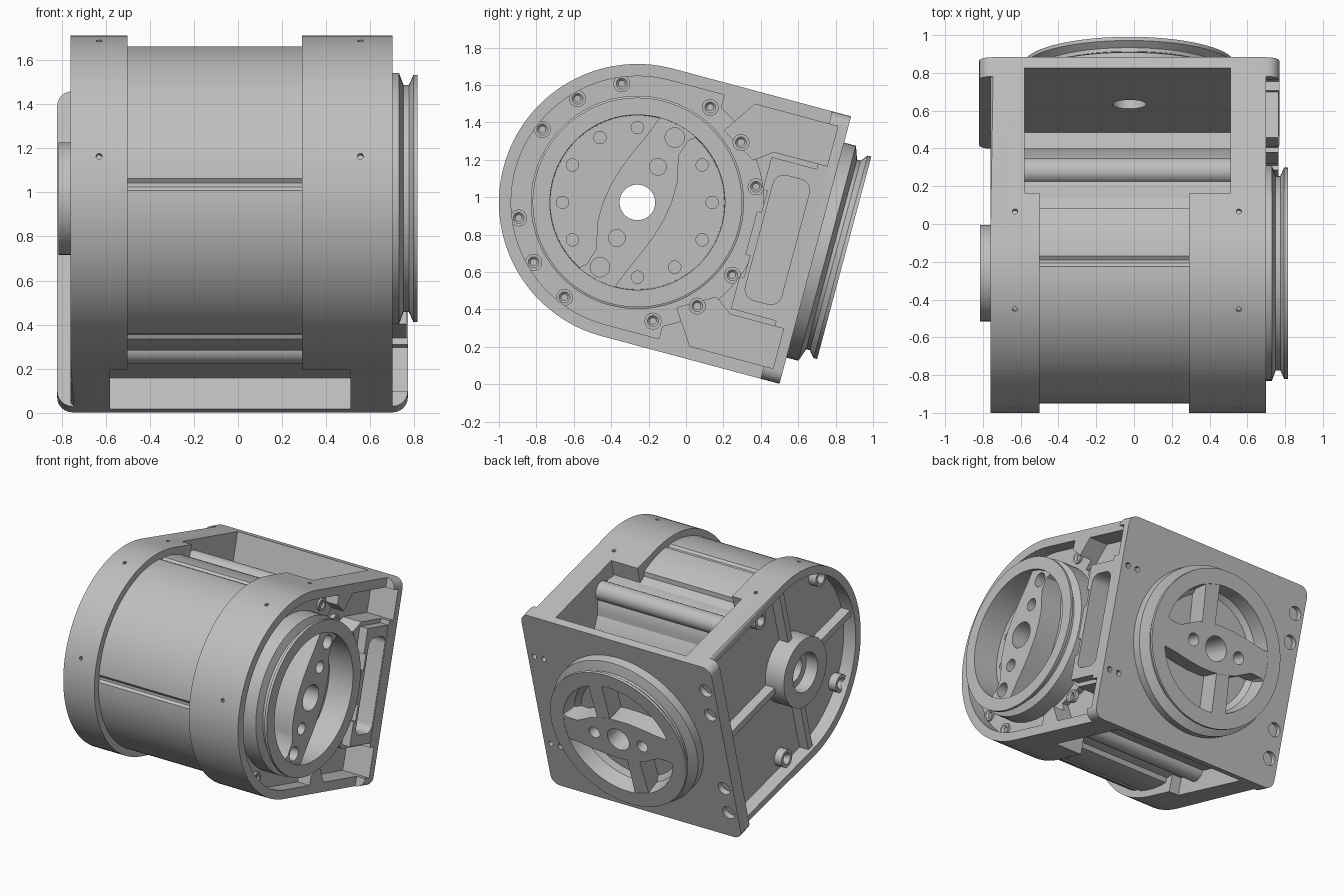
import bpy, bmesh
from math import sin, cos, pi, radians
from mathutils import Matrix, Vector

cube = bpy.data.objects.get("Cube")
if cube:
    bpy.data.objects.remove(cube, do_unlink=True)

grey = bpy.data.materials.new("machined_grey")
grey.use_nodes = True
tone = (0.52, 0.52, 0.52, 1)
grey.diffuse_color = tone
grey.node_tree.nodes["Principled BSDF"].inputs["Base Color"].default_value = tone

PLATE_X = -0.025      # sideways centre of the mounting plate
parts = []


def finish(name, bm, keep=True):
    bmesh.ops.recalc_face_normals(bm, faces=bm.faces)
    mesh = bpy.data.meshes.new(name)
    bm.to_mesh(mesh)
    bm.free()
    mesh.materials.append(grey)
    ob = bpy.data.objects.new(name, mesh)
    bpy.context.collection.objects.link(ob)
    if keep:
        parts.append(ob)
    return ob


def place(axis, p, q, h):
    return Vector((h, p, q)) if axis == "x" else Vector((PLATE_X + p, h, q))


def prism(name, pts, a, b, axis="x", keep=True, bevel=0):
    """Extrude an outline along an axis from a to b."""
    bm = bmesh.new()
    lo = [bm.verts.new(place(axis, p, q, a)) for p, q in pts]
    hi = [bm.verts.new(place(axis, p, q, b)) for p, q in pts]
    first = bm.faces.new(lo)
    bm.faces.new(hi[::-1])
    n = len(pts)
    for i in range(n):
        j = (i + 1) % n
        bm.faces.new((lo[i], lo[j], hi[j], hi[i]))
    if bevel:
        bmesh.ops.bevel(bm, geom=list(first.edges), offset=bevel, segments=3,
                        profile=0.5, affect="EDGES")
    return finish(name, bm, keep)


def lathe(name, prof, axis="x", at=(0, 0), closed=False, n=96, keep=True):
    """Spin (radius, height) points; open profiles are capped at both ends."""
    bm = bmesh.new()
    rings = [[bm.verts.new(place(axis, at[0] + r * cos(2 * pi * k / n),
                                 at[1] + r * sin(2 * pi * k / n), h))
              for k in range(n)] for r, h in prof]
    pairs = list(zip(rings, rings[1:]))
    if closed:
        pairs.append((rings[-1], rings[0]))
    else:
        bm.faces.new(rings[0])
        bm.faces.new(rings[-1])
    for s, t in pairs:
        for k in range(n):
            m = (k + 1) % n
            bm.faces.new((s[k], s[m], t[m], t[k]))
    return finish(name, bm, keep)


def pin(axis, at, r, a, b, n=24):
    return lathe("cutter", [(r, a), (r, b)], axis, at, n=n, keep=False)


def cut(targets, cutters):
    """Subtract the cutters from every target, then discard the cutters."""
    for ob in targets:
        for c in cutters:
            mod = ob.modifiers.new("cut", "BOOLEAN")
            mod.operation, mod.solver, mod.object = "DIFFERENCE", "EXACT", c
        dg = bpy.context.evaluated_depsgraph_get()
        mesh = bpy.data.meshes.new_from_object(ob.evaluated_get(dg))
        ob.modifiers.clear()
        ob.data = mesh
    for c in cutters:
        bpy.data.objects.remove(c, do_unlink=True)


def rect(p0, p1, q0, q1):
    return [(p0, q0), (p1, q0), (p1, q1), (p0, q1)]


def polar(r, deg):
    return (r * cos(radians(deg)), r * sin(radians(deg)))


def rounded(w, h, r, at=(0, 0)):
    pts = []
    for sx, sy, start in ((1, 1, 0), (-1, 1, 90), (-1, -1, 180), (1, -1, 270)):
        for k in range(7):
            dx, dy = polar(r, start + 15 * k)
            pts.append((at[0] + sx * (w - r) + dx, at[1] + sy * (h - r) + dy))
    return pts


def d_shape(r, back):
    return [polar(r, a) for a in range(90, 271, 3)] + [(back, -r), (back, r)]


def spindle(deg, flip=1):
    """S-shaped bar outline, the same after half a turn."""
    edge = [(-0.475, 0.11), (-0.42, 0.07), (-0.33, 0.066), (-0.27, 0.095), (-0.2, 0.132),
            (-0.1, 0.158), (0, 0.17), (0.11, 0.168), (0.22, 0.155), (0.34, 0.135), (0.475, 0.12)]
    pts = edge + [(-p, -q) for p, q in edge]
    c, s = polar(1, deg)
    return [(p * c - flip * q * s, p * s + flip * q * c) for p, q in pts]


# Side housings and mounting plate, with the rear opening between them
left_side = prism("boss_side_housing", d_shape(0.74, 0.93), -0.76, -0.5, bevel=0.03)
right_side = prism("drive_side_housing", d_shape(0.74, 0.93), 0.29, 0.7)
plate = prism("mounting_plate", rounded(0.795, 0.74, 0.07), 0.88, 0.985, "y")
cut([left_side, right_side, plate],
    [prism("cutter", rect(0.24, 0.925, -1, 1), -0.58, 0.51, keep=False)])

# Recesses in the housing faces
cut([left_side], [prism("cutter", d_shape(0.68, 0.9), -0.9, -0.66, keep=False)])
corner = [(0.93, 0.67), (0.93, 0.45), (0.635, 0.45), (0.54, 0.38), (0.35, 0.49), (0.47, 0.67)]
cut([right_side], [prism("cutter", d_shape(0.675, 0.3), 0.6, 0.9, keep=False),
                   lathe("cutter", [(0.675, 0.6), (0.675, 0.95)], keep=False)])
cut([right_side, plate], [prism("cutter", [(p, s * q) for p, q in corner], 0.55, 0.9, keep=False)
                          for s in (1, -1)])

# Raised notched frame around the window beside the drive disc
frame = prism("window_frame", [(0.93, -0.42), (0.93, 0.42), (0.63, 0.42), (0.63, 0.24), (0.655, 0.24),
                               (0.655, 0.12), (0.63, 0.12), (0.63, -0.12), (0.655, -0.12),
                               (0.655, -0.24), (0.63, -0.24), (0.63, -0.42)], 0.58, 0.765)
cut([right_side, plate, frame],
    [prism("cutter", rounded(0.1, 0.345, 0.06, (0.775, 0)), 0.56, 0.9, keep=False)])

# Small radial set-screw holes around both housings
for side, x in ((left_side, -0.63), (right_side, 0.555)):
    spots = [(polar(0.74, a), a) for a in (120, 180, 240)]
    spots += [((u, s * 0.74), s * 90) for u in (0.14, 0.89) for s in (1, -1)]
    holes = []
    for (u, v), a in spots:
        bm = bmesh.new()
        bmesh.ops.create_cone(bm, cap_ends=True, segments=12, radius1=0.014,
                              radius2=0.014, depth=0.06)
        turn = Vector((0, *polar(1, a))).to_track_quat("Z", "Y").to_matrix().to_4x4()
        bm.transform(Matrix.Translation((x, u, v)) @ turn)
        holes.append(finish("cutter", bm, keep=False))
    cut([side], holes)

# Central sleeve with shallow lengthwise grooves
outline = []
for k in range(240):
    a = k * 1.5
    groove = any(abs(a - g) < 1.6 for g in (100, 190, 260))
    low = a < 74 or a > 286
    outline.append(polar(0.66 if low else 0.675 if groove else 0.69, a))
sleeve = prism("central_sleeve", outline, -0.6, 0.53)

# Cross bars with their webs, and the floor of the rear opening
for label, s in (("upper", 1), ("lower", -1)):
    lathe(label + "_cross_bar", [(0.07, -0.6), (0.07, 0.53)], at=(0.4, s * 0.595), n=40)
    web = [(0.2, 0.6), (0.3, 0.625), (0.4, 0.61), (0.455, 0.555), (0.48, 0.48), (0.5, 0.4), (0.3, 0.4)]
    prism(label + "_bar_web", [(p, s * q) for p, q in web], -0.6, 0.53)
prism("opening_floor", rect(0.45, 0.935, -0.595, -0.578), -0.6, 0.53)

# Bolt counterbores in the plate
bolts = [pin("y", (-0.72, s * v), 0.05, 0.945, 1.1) for v in (0.32, 0.53) for s in (1, -1)]
bolts += [pin("y", (p, s * 0.38), 0.02, 0.95, 1.1, 12) for p in (0.66, 0.74) for s in (1, -1)]
cut([plate], bolts)

# Flanged disc on the mounting plate
rear_disc = lathe("rear_disc", [(0.595, 0.95), (0.595, 1.05), (0.57, 1.06), (0.525, 1.075),
                                (0.525, 1.095), (0.56, 1.125), (0.56, 1.145), (0.45, 1.145),
                                (0.435, 1.03), (0.4, 1.0)], "y")
rear_bar = prism("rear_disc_bar", spindle(0, -1), 0.98, 1.143, "y")
for s in (1, -1):
    rib = [(0.04, 0.13), (0.15, 0.13), (0.18, 0.44), (0.06, 0.46)]
    prism("rear_disc_rib", [(s * p, s * q) for p, q in rib], 0.98, 1.141, "y")
cut([plate, rear_disc, rear_bar], [pin("y", (0, 0), 0.09, 0.8, 1.3, 48)])
cut([rear_bar], [pin("y", (s * 0.2, 0), 0.045, 1.02, 1.3) for s in (1, -1)])

# Drive disc with its angled bar
drive_disc = lathe("drive_disc", [(0.57, 0.55), (0.57, 0.73), (0.515, 0.75), (0.515, 0.775),
                                  (0.56, 0.795), (0.56, 0.815), (0.468, 0.815), (0.465, 0.62)])
drive_bar = prism("drive_disc_bar", spindle(75), 0.6, 0.79)
cut([drive_disc], [pin("x", polar(0.4, 15 + 30 * k), 0.033, 0.59, 0.7)
                   for k in range(12) if k not in (2, 8)])
cut([drive_bar], [pin("x", polar(d, 75), r, 0.65, 0.9)
                  for d, r in ((0.4, 0.052), (0.22, 0.045), (-0.22, 0.045), (-0.4, 0.052))])

# Bearing boss and ribs on the opposite side
boss = lathe("bearing_boss", [(0.255, -0.6), (0.255, -0.815), (0.145, -0.815),
                              (0.145, -0.72), (0.095, -0.72), (0.095, -0.6)], closed=True)
for s in (1, -1):
    prism("upright_rib", rect(-0.025, 0.025, *sorted((s * 0.24, s * 0.7))), -0.735, -0.64)
prism("front_rib", rect(-0.7, -0.24, -0.025, 0.025), -0.735, -0.64)
prism("back_rib", rect(0.24, 0.92, -0.025, 0.025), -0.735, -0.64)


# Rings of screw bosses on both faces
def screw(name, angle, ring, r, a, b):
    lathe(name, [(r, a), (r, b), (0.65 * r, b), (0.4 * r, (a + 2 * b) / 3), (0.4 * r, a)],
          at=polar(ring, angle), closed=True, n=24)


for k in (1, 2, 3, 5, 6, 7):
    for s in (1, -1):
        screw("drive_side_screw", s * 22.5 * k, 0.64, 0.045, 0.58, 0.615)
        if k in (3, 6):
            screw("boss_side_screw", s * 22.5 * k, 0.65, 0.065, -0.64, -0.72)

# Bore right through the body
cut([left_side, right_side, sleeve, drive_disc, drive_bar],
    [pin("x", (0, 0), 0.095, -1, 1, 48)])

# Tilt the assembly, stand it on the floor and smooth it
stand = Matrix.Translation((0, -0.26, 0.972)) @ Matrix.Rotation(radians(-15), 4, "X")
bpy.ops.object.select_all(action="DESELECT")
for ob in parts:
    ob.data.transform(stand)
    ob.select_set(True)
bpy.context.view_layer.objects.active = parts[0]
bpy.ops.object.shade_smooth_by_angle(angle=radians(30))
